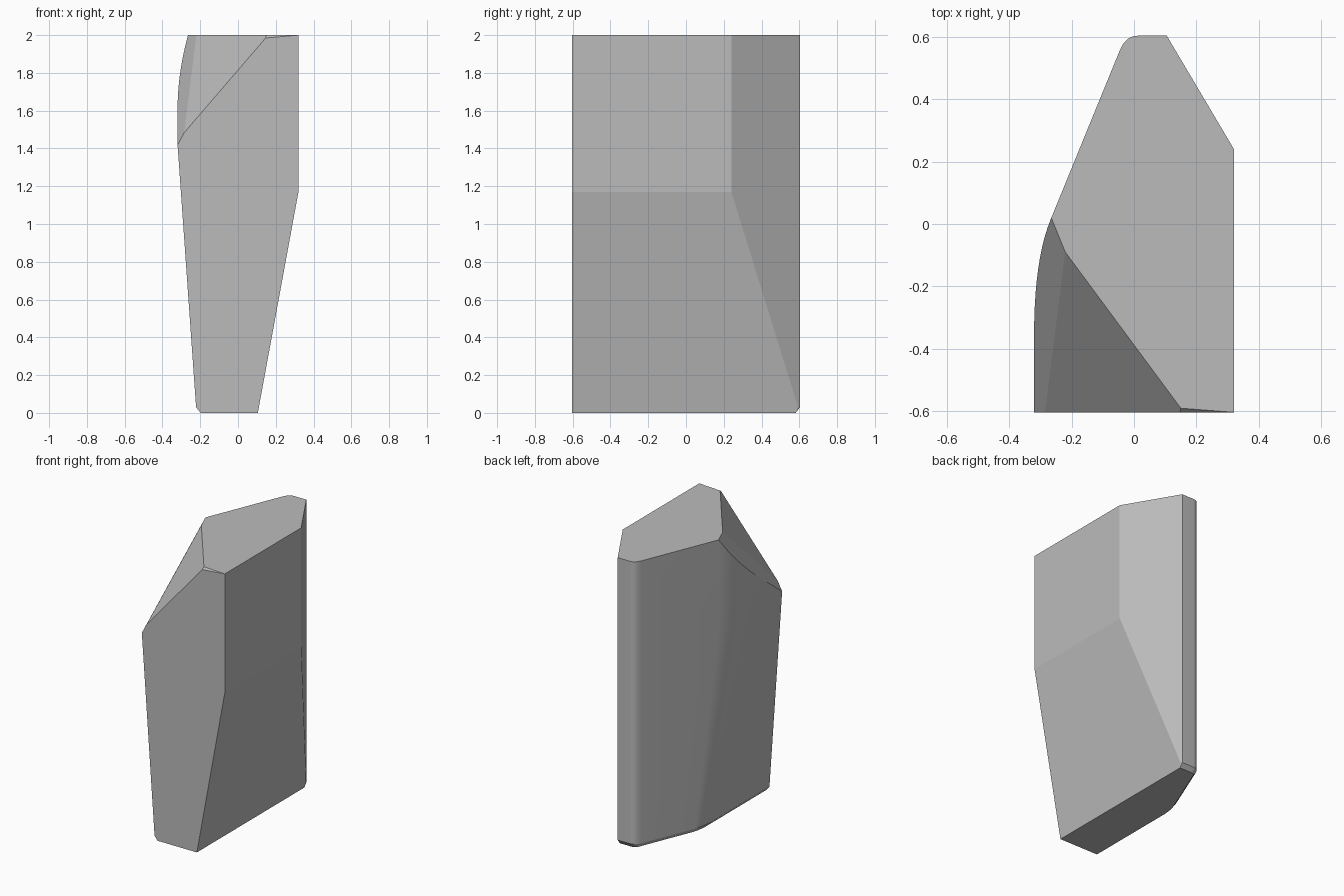
import bpy, bmesh, math
from mathutils import Vector

if "Cube" in bpy.data.objects:
    bpy.data.objects.remove(bpy.data.objects["Cube"])

stone = bpy.data.materials.new("plain grey")
stone.use_nodes = True
grey = (0.5, 0.5, 0.5, 1)
stone.diffuse_color = grey
stone.node_tree.nodes["Principled BSDF"].inputs["Base Color"].default_value = grey


def curve(a, b, c, steps=10):
    """Rounded corner from a to c, pulled towards b."""
    a, b, c = Vector(a), Vector(b), Vector(c)
    return [a.lerp(b, i / steps).lerp(b.lerp(c, i / steps), i / steps)
            for i in range(steps + 1)]


def section(bm, z, left, blend_back, blend_front, inset=0):
    """Horizontal outline; the left side slants while the back stays upright."""
    back = 0.603 - inset

    def flank(y):
        return -0.273 + 0.409 * y + inset

    corner = (left + inset - flank(0)) / 0.409
    right = [(0.32, -0.603), (0.32, 0.24), (0.105, back)]
    heel = curve((0.012, back), (flank(back), back), (flank(0.555), 0.555))
    side = curve((flank(corner + blend_back), corner + blend_back),
                 (left + inset, corner), (left + inset, corner - blend_front))
    points = right + [p[:] for p in heel + side] + [(left + inset, -0.603)]
    return [bm.verts.new((x, y, z)) for x, y in points]


def slice_off(bm, a, b, c, outward):
    """Cut along the plane through three points and cap the cut."""
    a, b, c = Vector(a), Vector(b), Vector(c)
    normal = (b - a).cross(c - a).normalized()
    if normal.dot(Vector(outward)) < 0:
        normal.negate()
    bmesh.ops.bisect_plane(bm, geom=bm.verts[:] + bm.edges[:] + bm.faces[:],
                           dist=1e-5, plane_co=a, plane_no=normal, clear_outer=True)
    bmesh.ops.holes_fill(bm, edges=[e for e in bm.edges if e.is_boundary], sides=0)


# Body lofted through outlines, with a small chamfer around the foot
bm = bmesh.new()
rings = [section(bm, 0, -0.22, 0.06, 0.08, 0.022),
         section(bm, 0.03, -0.222, 0.06, 0.08),
         section(bm, 1.42, -0.32, 0.13, 0.24),
         section(bm, 2, -0.32, 0.13, 0.24)]
for low, high in zip(rings, rings[1:]):
    for i in range(len(low)):
        j = (i + 1) % len(low)
        bm.faces.new((low[i], low[j], high[j], high[i]))
bm.faces.new(rings[0][::-1])
bm.faces.new(rings[-1])

# Sloping lower right side
slice_off(bm, (0.105, -0.6, 0), (0.105, 0.6, 0), (0.32, 0, 1.17), (1, 0, -0.2))
# Broken-off front corner: main facet, steep left facet, thin right sliver
up = (-0.5, -0.5, 1)
slice_off(bm, (-0.22, -0.09, 2), (0.15, -0.59, 2), (-0.26, -0.6, 1.515), up)
slice_off(bm, (-0.265, 0.02, 2), (-0.22, -0.09, 2), (-0.32, -0.6, 1.42), up)
slice_off(bm, (0.15, -0.59, 2), (0.32, -0.603, 2), (0.15, -0.603, 1.985), up)
bmesh.ops.remove_doubles(bm, verts=bm.verts[:], dist=1e-4)
bmesh.ops.recalc_face_normals(bm, faces=bm.faces[:])

mesh = bpy.data.meshes.new("stone_block")
bm.to_mesh(mesh)
bm.free()
mesh.materials.append(stone)
block = bpy.data.objects.new("stone_block", mesh)
bpy.context.collection.objects.link(block)

bpy.ops.object.select_all(action='DESELECT')
block.select_set(True)
bpy.context.view_layer.objects.active = block
bpy.ops.object.shade_smooth_by_angle(angle=math.radians(9))
